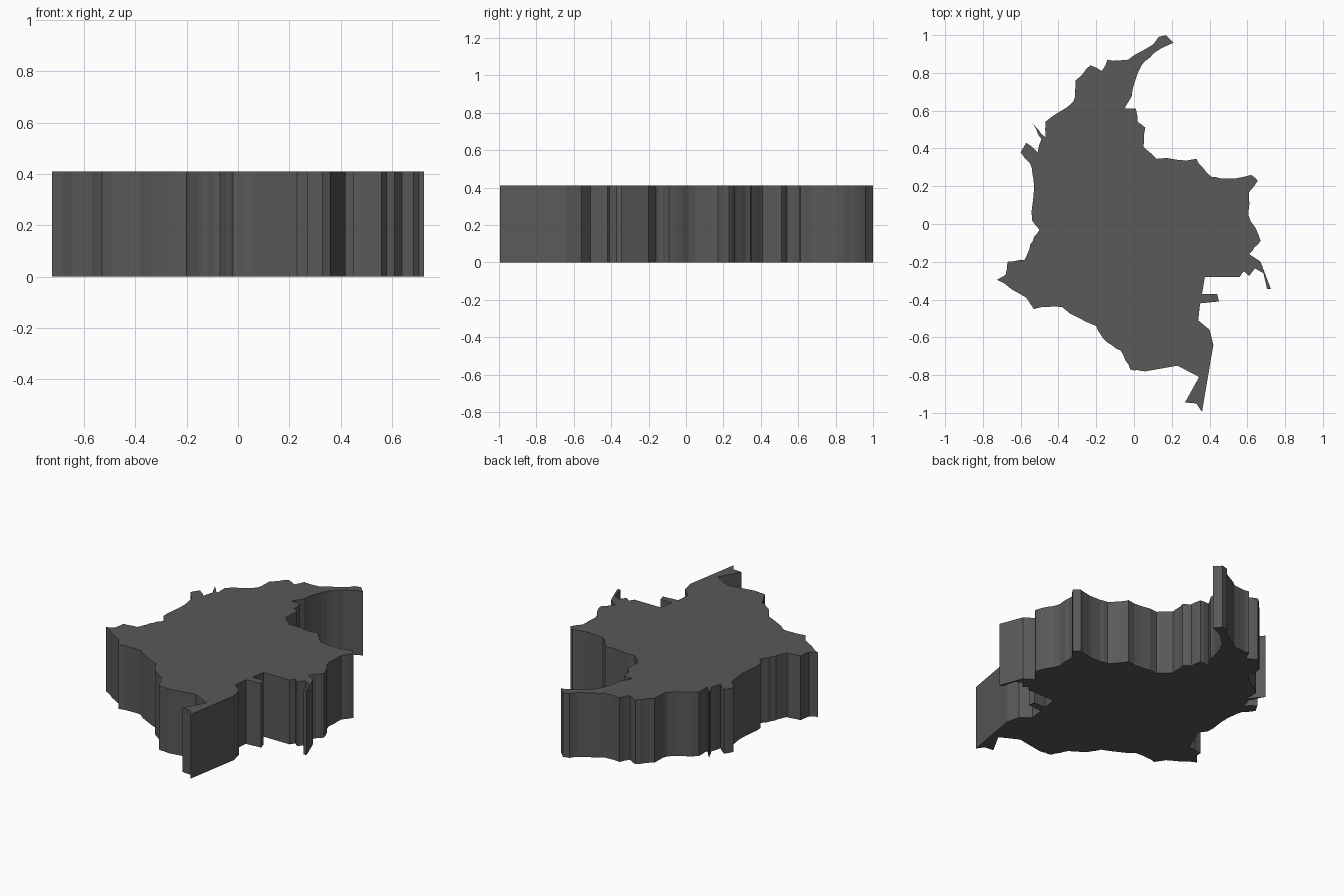
import bpy, bmesh, random
from mathutils import Vector

if "Cube" in bpy.data.objects:
    bpy.data.objects.remove(bpy.data.objects["Cube"])

random.seed(4)
HEIGHT = 0.41

# Outline corners, clockwise from the northern tip
outline = [
    (.17, 1), (.21, .96), (.10, .90), (.04, .84), (.01, .77), (-.01, .68), (-.05, .61), (.01, .61),
    (.02, .54), (.06, .51), (.05, .41), (.12, .345), (.33, .345), (.41, .25), (.51, .24), (.62, .26),
    (.655, .23), (.61, .17), (.605, .05), (.67, -.09), (.61, -.16), (.67, -.20), (.725, -.345),
    (.705, -.345), (.685, -.26), (.64, -.235), (.61, -.275), (.58, -.25), (.56, -.28), (.375, -.28),
    (.36, -.37), (.44, -.37), (.45, -.41), (.35, -.42), (.34, -.51), (.40, -.56), (.42, -.64),
    (.36, -.995), (.33, -.95), (.27, -.945), (.345, -.81), (.23, -.75), (.06, -.78), (-.02, -.77),
    (-.07, -.67), (-.16, -.61), (-.20, -.54), (-.38, -.44), (-.53, -.45), (-.57, -.39), (-.725, -.295),
    (-.68, -.27), (-.67, -.20), (-.58, -.19), (-.55, -.11), (-.50, -.03), (-.54, .02), (-.53, .21),
    (-.55, .32), (-.60, .38), (-.57, .43), (-.51, .38), (-.49, .45), (-.54, .54), (-.47, .46),
    (-.47, .54), (-.32, .65), (-.31, .76), (-.23, .84), (-.17, .81), (-.14, .87), (-.03, .87),
    (.10, .95), (.13, .99),
]


def crinkle(points, amount):
    """Split each edge and nudge its midpoint sideways, leaving long and thin parts straight."""
    result = []
    for i, p in enumerate(points):
        a, b = Vector(p), Vector(points[(i + 1) % len(points)])
        result.append(a)
        d = b - a
        if 0.04 < d.length < 0.23 and not (a.x > 0.2 and a.y < -0.15):
            side = Vector((-d.y, d.x)) * random.uniform(-amount, amount)
            result.append((a + b) / 2 + side)
    return result


# Solid map slab: one outline face pulled straight up
bm = bmesh.new()
verts = [bm.verts.new((p.x, p.y, 0)) for p in crinkle(crinkle(outline, 0.05), 0.08)]
base = bm.faces.new(verts)
top = bmesh.ops.extrude_face_region(bm, geom=[base], use_keep_orig=True)
bmesh.ops.translate(bm, vec=(0, 0, HEIGHT),
                    verts=[g for g in top["geom"] if isinstance(g, bmesh.types.BMVert)])
bmesh.ops.triangulate(bm, faces=[f for f in bm.faces if len(f.verts) > 4])
bmesh.ops.recalc_face_normals(bm, faces=bm.faces)

mesh = bpy.data.meshes.new("map_slab")
bm.to_mesh(mesh)
bm.free()
slab = bpy.data.objects.new("map_slab", mesh)
bpy.context.collection.objects.link(slab)

# Dark grey finish
grey = bpy.data.materials.new("dark_grey")
grey.diffuse_color = (0.1, 0.1, 0.1, 1)
grey.use_nodes = True
grey.node_tree.nodes["Principled BSDF"].inputs["Base Color"].default_value = grey.diffuse_color
mesh.materials.append(grey)
